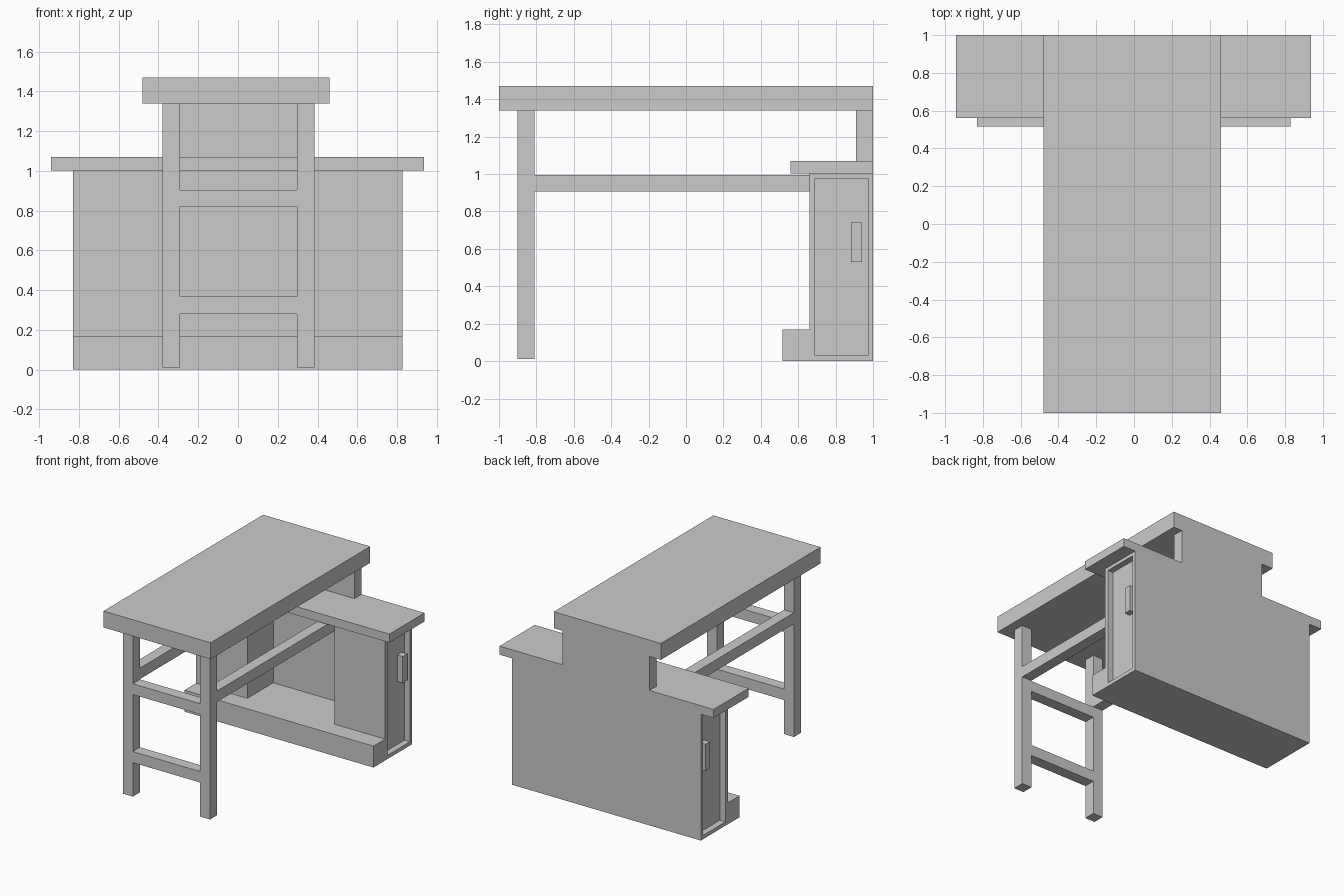
import bpy, bmesh

if "Cube" in bpy.data.objects:
    bpy.data.objects.remove(bpy.data.objects["Cube"])


def prism(name, profile, x0, x1):
    """Extrude a (y, z) profile from x0 to x1."""
    bm = bmesh.new()
    face = bm.faces.new([bm.verts.new((x0, y, z)) for y, z in profile])
    ext = bmesh.ops.extrude_face_region(bm, geom=[face])
    verts = [v for v in ext["geom"] if isinstance(v, bmesh.types.BMVert)]
    bmesh.ops.translate(bm, vec=(x1 - x0, 0, 0), verts=verts)
    bmesh.ops.recalc_face_normals(bm, faces=bm.faces)
    mesh = bpy.data.meshes.new(name)
    bm.to_mesh(mesh)
    bm.free()
    ob = bpy.data.objects.new(name, mesh)
    bpy.context.collection.objects.link(ob)
    return ob


def box(name, x, y, z):
    return prism(name, [(y[0], z[0]), (y[1], z[0]), (y[1], z[1]), (y[0], z[1])], *x)


def cut(target, name, x, y, z):
    cutter = box(name, x, y, z)
    cutter.hide_render = True
    cutter.display_type = 'WIRE'
    mod = target.modifiers.new(name, 'BOOLEAN')
    mod.operation = 'DIFFERENCE'
    mod.solver = 'EXACT'
    mod.object = cutter


# Long desk top
box("desk_top", (-0.48, 0.46), (-1, 1), (1.34, 1.47))

# Front legs with long side rails running back into the cabinet
for side, x in (("left", (-0.38, -0.293)), ("right", (0.297, 0.384))):
    box(side + "_front_leg", x, (-0.9, -0.81), (0.01, 1.34))
    box(side + "_side_rail", x, (-0.81, 0.985), (0.908, 0.995))

# Cross rails between the front legs
for name, z in (("upper", (0.82, 0.905)), ("lower", (0.28, 0.367))):
    box(name + "_cross_rail", (-0.293, 0.297), (-0.9, -0.81), z)

# Panel holding up the back of the desk top
box("back_support", (-0.38, 0.384), (0.91, 1), (1.07, 1.34))

# Cabinet carcass with a stepped plinth and open knee space
carcass = prism("cabinet", [(0.515, 0), (1, 0), (1, 1.002), (0.66, 1.002),
                            (0.66, 0.17), (0.515, 0.17)], -0.83, 0.828)
cut(carcass, "knee_space_cutter", (-0.38, 0.385), (0.4, 0.985), (0.17, 1.1))

# Recessed end doors with handles
for side, s in (("left", -1), ("right", 1)):
    cut(carcass, side + "_door_cutter", sorted((s * 0.78, s * 0.9)),
        (0.69, 0.972), (0.03, 0.975))
    box(side + "_handle", sorted((s * 0.778, s * 0.828)), (0.882, 0.94), (0.53, 0.74))

# Cabinet worktop
box("cabinet_top", (-0.942, 0.936), (0.56, 1), (1.002, 1.07))
